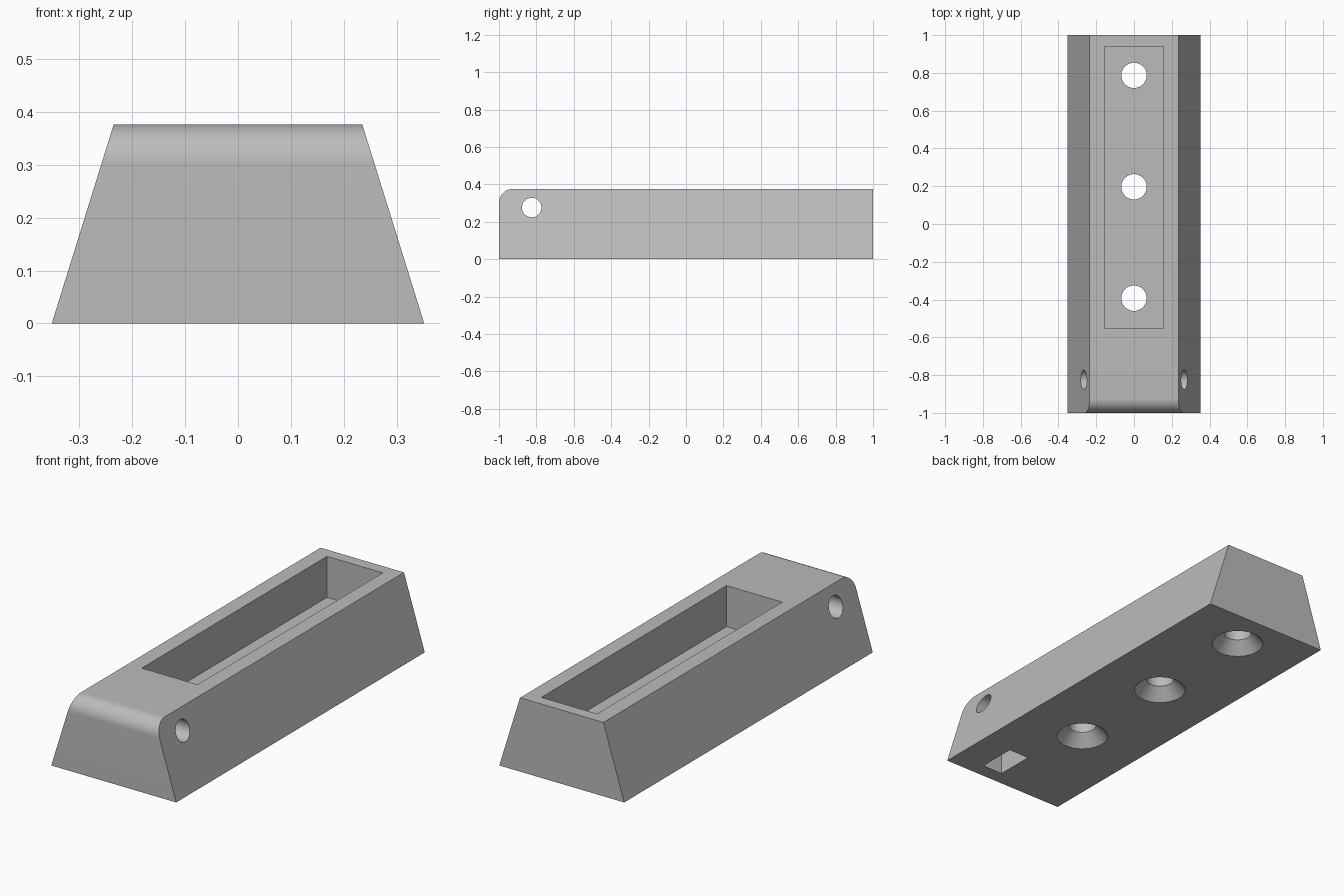
import bpy
import bmesh
from math import sin, cos, pi, radians
from mathutils import Matrix

cube = bpy.data.objects.get("Cube")
if cube:
    bpy.data.objects.remove(cube, do_unlink=True)

HEIGHT, HALF_BASE, HALF_TOP, FILLET = 0.376, 0.352, 0.235, 0.076
FLOOR = 0.167           # pocket floor height
LUG_Y, LUG_Z = -0.825, 0.276

grey = bpy.data.materials.new("plain grey")
grey.use_nodes = True
grey.diffuse_color = (0.5, 0.5, 0.5, 1)
grey.node_tree.nodes["Principled BSDF"].inputs["Base Color"].default_value = (0.5, 0.5, 0.5, 1)


def make_object(name, bm):
    bmesh.ops.recalc_face_normals(bm, faces=bm.faces)
    mesh = bpy.data.meshes.new(name)
    bm.to_mesh(mesh)
    bm.free()
    mesh.materials.append(grey)
    obj = bpy.data.objects.new(name, mesh)
    bpy.context.collection.objects.link(obj)
    return obj


def box(name, x0, x1, y0, y1, z0, z1):
    bm = bmesh.new()
    place = Matrix.Translation(((x0 + x1) / 2, (y0 + y1) / 2, (z0 + z1) / 2))
    size = Matrix.Diagonal((x1 - x0, y1 - y0, z1 - z0, 1))
    bmesh.ops.create_cube(bm, size=1, matrix=place @ size)
    return make_object(name, bm)


def turned(name, profile, matrix, sides=48):
    """Solid of revolution about local z from (radius, height) pairs."""
    bm = bmesh.new()
    rings = [[bm.verts.new((r * cos(2 * pi * i / sides), r * sin(2 * pi * i / sides), h))
              for i in range(sides)] for r, h in profile]
    for low, high in zip(rings, rings[1:]):
        for i in range(sides):
            j = (i + 1) % sides
            bm.faces.new((low[i], low[j], high[j], high[i]))
    bm.faces.new(rings[0])
    bm.faces.new(rings[-1])
    bm.transform(matrix)
    return make_object(name, bm)


# Tapered block with a rounded upper front edge
steps = 16
profile = [(-1, 0), (1, 0), (1, HEIGHT)]
for i in range(steps + 1):
    a = pi / 2 * (1 + i / steps)
    profile.append((-1 + FILLET + FILLET * cos(a), HEIGHT - FILLET + FILLET * sin(a)))
bm = bmesh.new()
sides = []
for sign in (-1, 1):
    sides.append([bm.verts.new((sign * (HALF_BASE + (HALF_TOP - HALF_BASE) * z / HEIGHT), y, z))
                  for y, z in profile])
    bm.faces.new(sides[-1])
left, right = sides
for i in range(len(profile)):
    j = (i + 1) % len(profile)
    bm.faces.new((left[i], left[j], right[j], right[i]))
block = make_object("tapered_block", bm)

# Cutters: long pocket, nut slot underneath, cross hole, countersunk holes
cutters = [
    box("pocket_cutter", -0.157, 0.157, -0.55, 0.94, FLOOR, HEIGHT + 0.1),
    box("nut_slot_cutter", 0.068, 0.184, -0.925, -0.725, -0.1, 0.34),
    turned("cross_hole_cutter", [(0.052, -0.5), (0.052, 0.5)],
           Matrix.Translation((0, LUG_Y, LUG_Z)) @ Matrix.Rotation(radians(90), 4, 'Y')),
]
for y in (-0.393, 0.197, 0.787):
    cutters.append(turned("screw_hole_cutter",
                          [(0.143, -0.02), (0.067, 0.06), (0.067, FLOOR + 0.05)],
                          Matrix.Translation((0, y, 0))))

bpy.ops.object.select_all(action='DESELECT')
bpy.context.view_layer.objects.active = block
block.select_set(True)
for cutter in cutters:
    cutter.hide_render = True
    mod = block.modifiers.new("cut", 'BOOLEAN')
    mod.operation = 'DIFFERENCE'
    mod.solver = 'EXACT'
    mod.object = cutter
    bpy.ops.object.modifier_apply(modifier=mod.name)
for cutter in cutters:
    bpy.data.objects.remove(cutter, do_unlink=True)

bpy.ops.object.shade_smooth_by_angle(angle=radians(25))
